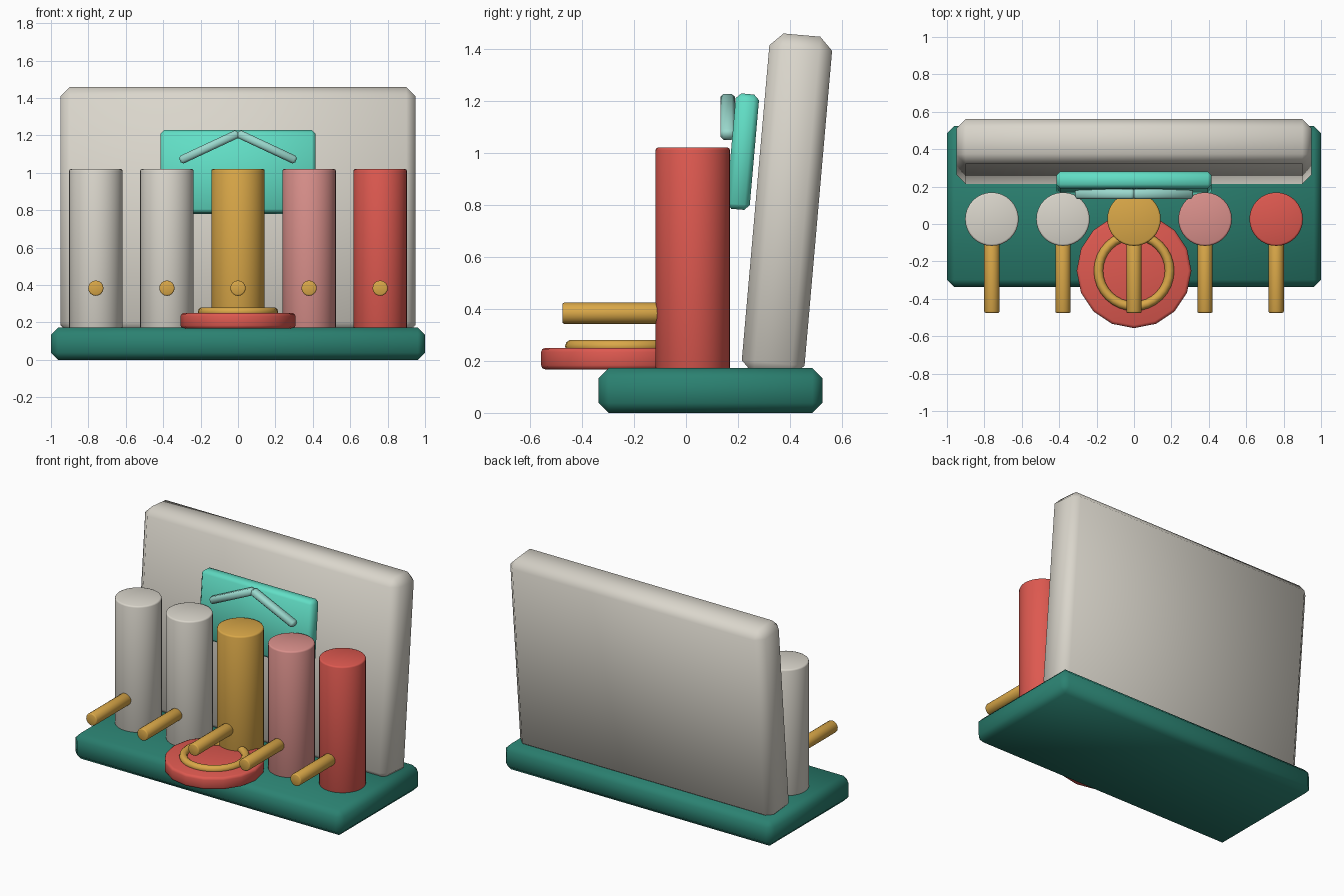
import bpy
import math
from mathutils import Vector

cube = bpy.data.objects.get("Cube")
if cube:
    bpy.data.objects.remove(cube, do_unlink=True)


def material(name, rgb):
    mat = bpy.data.materials.new(name)
    mat.use_nodes = True
    color = (*rgb, 1.0)
    mat.diffuse_color = color
    mat.node_tree.nodes["Principled BSDF"].inputs["Base Color"].default_value = color
    return mat


STONE = material("warm grey", (0.70, 0.67, 0.60))
TEAL = material("dark teal", (0.024, 0.22, 0.165))
MINT = material("mint", (0.12, 0.73, 0.56))
PALE = material("pale aqua", (0.33, 0.70, 0.62))
RED = material("coral red", (0.73, 0.10, 0.08))
PINK = material("dusty pink", (0.70, 0.28, 0.26))
GOLD = material("gold", (0.70, 0.39, 0.065))


def finish(name, mat, bevel=0.0, segments=1, by_angle=False):
    """Name, colour, bevel and smooth the active object."""
    obj = bpy.context.object
    obj.name = name
    obj.data.materials.append(mat)
    if bevel:
        mod = obj.modifiers.new("bevel", 'BEVEL')
        mod.width = bevel
        mod.segments = segments
        mod.limit_method = 'ANGLE'
        mod.angle_limit = math.radians(40)
        bpy.ops.object.modifier_apply(modifier=mod.name)
    if by_angle:
        bpy.ops.object.shade_smooth_by_angle(angle=math.radians(50))
    else:
        bpy.ops.object.shade_smooth()
    return obj


def box(name, mat, size, location, bevel, rotation=(0, 0, 0)):
    bpy.ops.mesh.primitive_cube_add(size=1, location=location, rotation=rotation)
    bpy.context.object.scale = size
    bpy.ops.object.transform_apply(location=False, rotation=False, scale=True)
    return finish(name, mat, bevel)


def rod(name, mat, radius, start, end, bevel, sides=32):
    start, end = Vector(start), Vector(end)
    axis = end - start
    bpy.ops.mesh.primitive_cylinder_add(
        vertices=sides, radius=radius, depth=axis.length, location=(start + end) / 2,
        rotation=axis.to_track_quat('Z', 'Y').to_euler())
    return finish(name, mat, bevel, 2, True)


# Base slab and the leaning back panel
LEAN = math.radians(-5)
box("base", TEAL, (2, 0.86, 0.172), (0, 0.094, 0.086), 0.038)
box("back_panel", STONE, (1.9, 0.242, 1.315), (0, 0.388, 0.797), 0.05, (LEAN, 0, 0))

# Plaque with a roof-shaped chevron
box("plaque", MINT, (0.83, 0.09, 0.445), (0, 0.218, 1.004), 0.02, (LEAN, 0, 0))
for side, label in ((1, "left"), (-1, "right")):
    box("chevron_" + label, PALE, (0.345, 0.055, 0.045), (side * 0.154, 0.16, 1.138),
        0.012, (0, side * math.radians(25), 0))

# Row of columns, each with a peg pointing forward
for i, mat in enumerate((STONE, STONE, GOLD, PINK, RED)):
    x = (i - 2) * 0.38
    rod(f"column_{i + 1}", mat, 0.143, (x, 0.026, 0.165), (x, 0.026, 1.02), 0.01)
    rod(f"peg_{i + 1}", GOLD, 0.041, (x, -0.475, 0.383), (x, -0.09, 0.383), 0.007, 16)

# Round dish with a ring resting on it
rod("dish", RED, 0.307, (0, -0.25, 0.167), (0, -0.25, 0.25), 0.016, 16)
bpy.ops.mesh.primitive_torus_add(location=(0, -0.25, 0.256), major_radius=0.19,
                                 minor_radius=0.025, major_segments=32, minor_segments=10)
finish("ring", GOLD)
